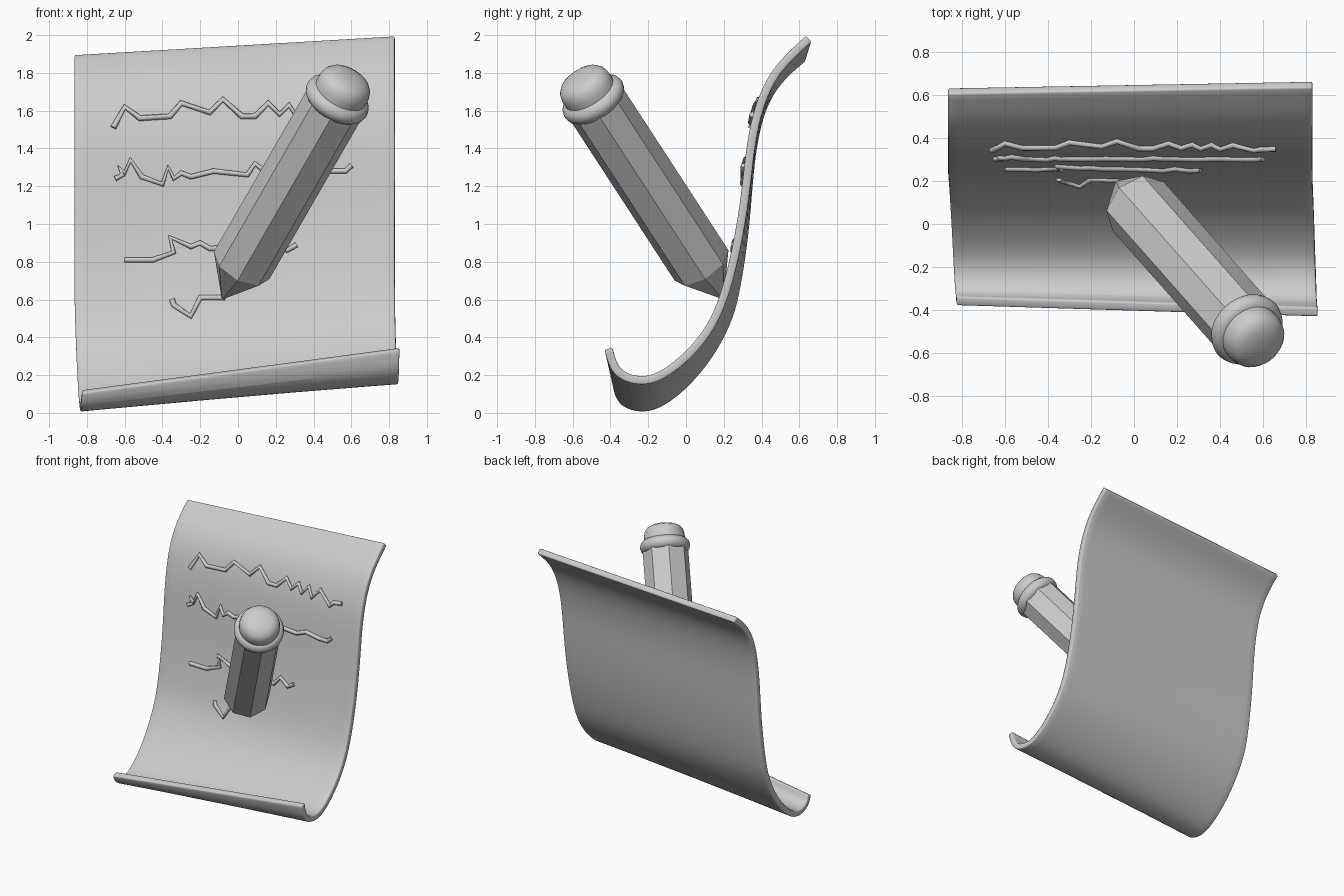
import bpy, bmesh, math
from mathutils import Vector, Matrix

if "Cube" in bpy.data.objects:
    bpy.data.objects.remove(bpy.data.objects["Cube"])

# side profiles (y, z) of the sheet's centre surface, from the front lip to the top
LEFT = [(-.36, .115), (-.335, .05), (-.24, .021), (-.15, .04), (-.05, .11), (.04, .2),
        (.12, .3), (.2, .44), (.25, .57), (.29, .8), (.315, 1), (.33, 1.2), (.345, 1.36),
        (.375, 1.53), (.42, 1.66), (.5, 1.78), (.62, 1.88)]
RIGHT = [(-.41, .34), (-.385, .24), (-.325, .185), (-.23, .168), (-.15, .185), (-.05, .25),
         (.05, .345), (.13, .45), (.2, .6), (.26, .83), (.3, 1.05), (.325, 1.25), (.345, 1.44),
         (.385, 1.62), (.45, 1.77), (.53, 1.87), (.65, 1.98)]


def profile(t):
    return [Vector(a).lerp(Vector(b), t) for a, b in zip(LEFT, RIGHT)]


def sheet_y(x, z):
    """Depth of the sheet's centre surface at a given x and z."""
    pts = profile((x + .85) / 1.7)[3:]
    for a, b in zip(pts, pts[1:]):
        if a.y <= z <= b.y:
            return a.lerp(b, (z - a.y) / (b.y - a.y)).x
    return pts[-1].x


def add_object(name, bm, matrix=None):
    bmesh.ops.recalc_face_normals(bm, faces=bm.faces)
    me = bpy.data.meshes.new(name)
    bm.to_mesh(me)
    bm.free()
    ob = bpy.data.objects.new(name, me)
    bpy.context.collection.objects.link(ob)
    if matrix:
        ob.matrix_world = matrix
    return ob


def lathe(name, prof, sides, matrix, smooth):
    """Spin (radius, height) points; radius 0 makes a pole, open ends get capped."""
    bm = bmesh.new()
    rings = []
    for r, h in prof:
        n = sides if r > 0 else 1
        rings.append([bm.verts.new((r * math.cos(2 * math.pi * i / sides),
                                    r * math.sin(2 * math.pi * i / sides), h)) for i in range(n)])
    for a, b in zip(rings, rings[1:]):
        for i in range(sides):
            j = (i + 1) % sides
            quad = [a[i % len(a)], a[j % len(a)], b[j % len(b)], b[i % len(b)]]
            bm.faces.new(list(dict.fromkeys(quad)))
    for ring in (rings[0], rings[-1]):
        if len(ring) > 1:
            bm.faces.new(ring)
    for f in bm.faces:
        f.smooth = smooth
    return add_object(name, bm, matrix)


# curled paper sheet
bm = bmesh.new()
COLS, n = 8, len(LEFT)
grid = []
for c in range(COLS + 1):
    t = c / COLS
    col = []
    for k, p in enumerate(profile(t)):
        flare = max(0, 1 - k / 8)
        x = (-.865 + .04 * flare) * (1 - t) + (.83 + .025 * flare) * t
        col.append(bm.verts.new((x, p.x, p.y)))
    grid.append(col)
for a, b in zip(grid, grid[1:]):
    for k in range(n - 1):
        bm.faces.new((a[k], b[k], b[k + 1], a[k + 1]))
sheet = add_object("paper_sheet", bm)
sub = sheet.modifiers.new("smooth", 'SUBSURF')
sub.levels = sub.render_levels = 2
sub.boundary_smooth = 'PRESERVE_CORNERS'
sol = sheet.modifiers.new("thickness", 'SOLIDIFY')
sol.thickness, sol.offset = .044, 0
bev = sheet.modifiers.new("soft_edges", 'BEVEL')
bev.width, bev.segments, bev.limit_method, bev.angle_limit = .008, 2, 'ANGLE', math.radians(50)
bpy.context.view_layer.objects.active = sheet
sheet.select_set(True)
bpy.ops.object.shade_smooth_by_angle(angle=math.radians(40))
sheet.select_set(False)

# pencil frame: z runs from the tip to the eraser
tip = Vector((-.085, .2, .6))
axis = Vector((.61, -.69, 1.06)).normalized()
side = Vector((.02, .135, .076))
side = (side - axis * side.dot(axis)).normalized()
frame = Matrix((side, axis.cross(side), axis)).transposed().to_4x4()
frame.translation = tip

# octagonal body with pointed end
lathe("pencil_body", [(0, 0), (.165, .24), (.165, 1.4)], 8, frame, False)

# rounded ring
bm_ring = [(.13 + .05 * math.cos(a), 1.405 + .05 * math.sin(a))
           for a in (2 * math.pi * i / 12 for i in range(13))]
ring = lathe("pencil_ring", bm_ring[:-1] + [bm_ring[0]], 32, frame, True)
bm = bmesh.new()
bm.from_mesh(ring.data)
bmesh.ops.delete(bm, geom=[f for f in bm.faces if len(f.verts) > 4], context='FACES_ONLY')
bmesh.ops.remove_doubles(bm, verts=bm.verts, dist=1e-4)
bm.to_mesh(ring.data)
bm.free()

# eraser dome
lathe("eraser", [(0, 1.38), (.14, 1.38), (.146, 1.44), (.146, 1.485), (.138, 1.52), (.118, 1.545),
                 (.085, 1.56), (.045, 1.568), (0, 1.57)], 32, frame, True)

# scribbled writing lines (x, z), laid on the front of the sheet
LINES = [
    [(-.66, 1.51), (-.6, 1.62), (-.52, 1.56), (-.36, 1.57), (-.3, 1.64), (-.15, 1.59), (-.08, 1.66),
     (.02, 1.57), (.09, 1.57), (.16, 1.64), (.22, 1.58), (.27, 1.63), (.31, 1.57), (.36, 1.63),
     (.4, 1.56), (.46, 1.63), (.56, 1.54), (.59, 1.57), (.66, 1.58)],
    [(-.65, 1.24), (-.61, 1.26), (-.63, 1.3), (-.6, 1.27), (-.57, 1.34), (-.51, 1.25), (-.4, 1.21),
     (-.37, 1.3), (-.34, 1.24), (-.3, 1.27), (-.25, 1.25), (-.13, 1.28), (.05, 1.26), (.09, 1.32),
     (.14, 1.28), (.3, 1.27), (.38, 1.3), (.5, 1.28), (.57, 1.28), (.6, 1.31)],
    [(-.6, .81), (-.45, .81), (-.34, .85), (-.36, .93), (-.25, .88), (-.2, .9), (-.15, .87),
     (.0, .88), (.14, .85), (.19, .91), (.26, .86), (.31, .89)],
    [(-.35, .6), (-.34, .57), (-.25, .51), (-.2, .61), (-.07, .61)],
]
for i, pts in enumerate(LINES):
    cu = bpy.data.curves.new(f"scribble_line_{i + 1}", 'CURVE')
    cu.dimensions = '3D'
    cu.bevel_depth, cu.bevel_resolution, cu.use_fill_caps = .016, 1, True
    sp = cu.splines.new('POLY')
    sp.points.add(len(pts) - 1)
    for p, (x, z) in zip(sp.points, pts):
        p.co = (x, sheet_y(x, z) - .027, z, 1)
    bpy.context.collection.objects.link(bpy.data.objects.new(cu.name, cu))
